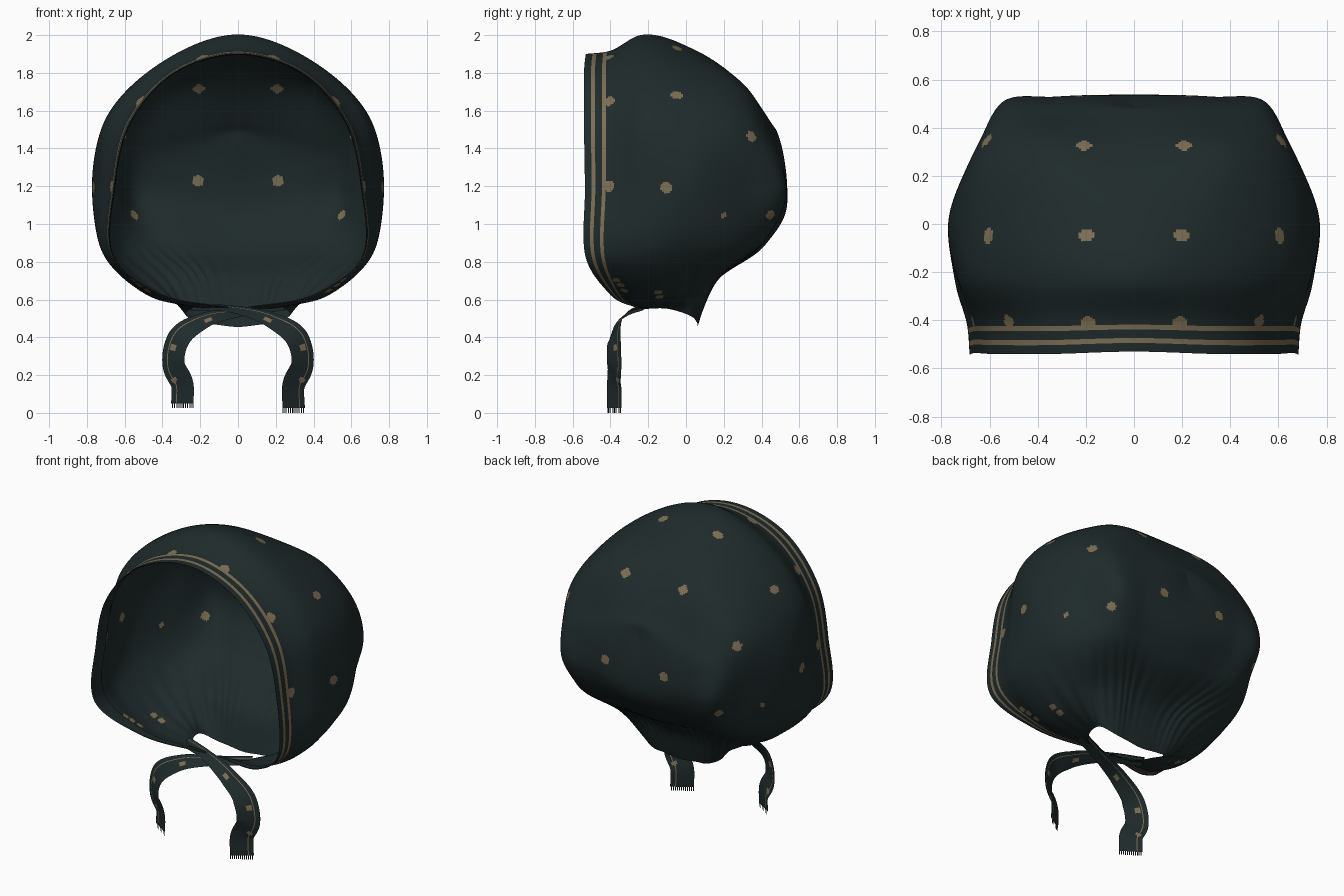
import bpy, bmesh, math
from mathutils import Vector

cube = bpy.data.objects.get("Cube")
if cube:
    bpy.data.objects.remove(cube, do_unlink=True)


def material(name, rgb):
    m = bpy.data.materials.new(name)
    m.use_nodes = True
    m.diffuse_color = (*rgb, 1)
    bsdf = m.node_tree.nodes["Principled BSDF"]
    bsdf.inputs["Base Color"].default_value = (*rgb, 1)
    bsdf.inputs["Roughness"].default_value = 0.9
    return m


MATS = [material("dark green cloth", (0.0135, 0.0235, 0.0245)),
        material("tan print", (0.2, 0.155, 0.085))]


def flip(p):
    return Vector((-p.x, p.y, p.z))


def spline(points, steps, mirrored_end=False):
    """Smooth curve through the points; a mirrored end is level across x = 0."""
    pts = [Vector(p) for p in points]
    last = flip(pts[-2]) if mirrored_end else 2 * pts[-1] - pts[-2]
    pts = [2 * pts[0] - pts[1]] + pts + [last]
    slopes = []
    for a, b, c in zip(pts, pts[1:], pts[2:]):
        before, after = (b - a).length, (c - b).length
        slopes.append(((b - a) * (after / before) + (c - b) * (before / after)) / (before + after))
    out = []
    for b, c, m, n in zip(pts[1:], pts[2:], slopes, slopes[1:]):
        span = (c - b).length
        for k in range(steps):
            t = k / steps
            ease = t * t * (3 - 2 * t)
            out.append(b.lerp(c, ease) + m * span * t * (1 - t) ** 2 - n * span * t * t * (1 - t))
    return out + [pts[-2]]


def between(ring, other, fx, fy, fz):
    """A ring part way between two others, with a share for each axis."""
    return [[a + (b - a) * f for a, b, f in zip(p, q, (fx, fy, fz))] for p, q in zip(ring, other)]


def grid_object(name, rows, rule=lambda i, j: False, keep=lambda i, j: True, dots=(), radius=0.03):
    """Skin a grid of points; rule(i, j) marks printed faces, as do the round dots.
    A dot may carry its own radius as a fourth value."""
    bm = bmesh.new()
    verts = [[bm.verts.new(p) for p in row] for row in rows]
    flat = [p for row in rows for p in row]
    spots = [(min(flat, key=lambda p: (p - Vector(d[:3])).length), (*d[3:], radius)[0]) for d in dots]
    for i in range(len(rows) - 1):
        for j in range(len(rows[0]) - 1):
            if not keep(i, j):
                continue
            f = bm.faces.new((verts[i][j], verts[i][j + 1], verts[i + 1][j + 1], verts[i + 1][j]))
            f.smooth = True
            mid = f.calc_center_median()
            if rule(i, j) or any((mid - c).length < r for c, r in spots):
                f.material_index = 1
    for v in [v for v in bm.verts if not v.link_faces]:
        bm.verts.remove(v)
    me = bpy.data.meshes.new(name)
    bm.to_mesh(me)
    bm.free()
    for m in MATS:
        me.materials.append(m)
    ob = bpy.data.objects.new(name, me)
    bpy.context.collection.objects.link(ob)
    return ob


# Hood: half arches from the neck to the crown, from the face rim to the back
UP, ALONG = 36, 24
arches = [
    [(.02, -.25, .55), (.43, -.41, .635), (.658, -.53, .82), (.655, -.535, 1.2),
     (.58, -.54, 1.52), (.34, -.54, 1.8), (0, -.53, 1.9)],
    [(.16, -.22, .55), (.46, -.27, .62), (.705, -.27, .83), (.73, -.25, 1.2),
     (.69, -.24, 1.54), (.39, -.24, 1.86), (0, -.24, 2)],
    [(.25, -.09, .55), (.46, -.03, .64), (.7, 0, .87), (.772, 0, 1.22),
     (.7, .02, 1.54), (.38, .04, 1.83), (0, .05, 1.92)],
    [(.27, .03, .51), (.38, .12, .68), (.57, .32, .9), (.64, .33, 1.18),
     (.62, .34, 1.46), (.4, .32, 1.69), (0, .31, 1.73)],
    [(.19, .06, .475), (.24, .15, .68), (.46, .42, .93), (.54, .51, 1.16),
     (.51, .48, 1.36), (.33, .455, 1.48), (0, .455, 1.53)],
    [(0, .06, .455), (0, .14, .67), (0, .42, .89), (0, .53, 1.07),
     (0, .535, 1.2), (0, .52, 1.31), (0, .49, 1.43)],
]

# The printed band runs straight back from the rim; the back panel stays flat
arches.insert(5, between(arches[4], arches[5], .4, .75, .4))
arches.insert(1, between(arches[0], arches[1], .15, .42, .15))
ribs = [spline(a, UP, True) for a in arches]
rows = [spline(col, ALONG, True) for col in zip(*ribs)]

# Soft pleats gathered towards the neck
for i, row in enumerate(rows):
    fade = math.sin(math.pi * min(1, i / (2 * UP)))
    for j, p in enumerate(row):
        side = min(1, max(0, j / ALONG - 2)) * min(1, 7 - j / ALONG)
        p.z += 0.004 * fade * side * math.sin(j * 0.6)

hood_dots = [
    (.2, -.05, 1.94), (.6, -.05, 1.68), (.76, -.1, 1.19), (.21, .33, 1.72),
    (.62, .35, 1.47), (.21, .53, 1.23), (.53, .43, 1.06, .027), (.68, .2, 1.05, .016),
    (.19, -.415, 1.89), (.54, -.415, 1.66), (.69, -.415, 1.2),
    (.57, -.37, .69, .022), (.53, -.35, .66, .022), (.48, -.33, .64, .022),
    (.5, -.15, .64, .022), (.46, -.14, .61, .022),
]
stripes = (*range(7, 11), *range(18, 22))
hood = grid_object("hood", rows, lambda i, j: j in stripes, dots=hood_dots)

# Plain hem folded inside the rim, behind the printed band
hem_rows = [[p + (Vector((0, p.y, 1.2)) - p).normalized() * 0.006 for p in row[:ALONG + 1]]
            for row in rows]
for row in hem_rows:
    row[0] = rows[hem_rows.index(row)][0].copy()
hem = grid_object("hem", hem_rows)
for ob in (hood, hem):
    mirror = ob.modifiers.new("mirror", "MIRROR")
    mirror.use_axis[0] = True

# Ties: ribbons that cross under the chin and hang down, with a fringed end
COLS = 24
for name, s, end in (("right_tie", -1, 0.05), ("left_tie", 1, 0.025)):
    path = spline([(-.24 * s, -.2, .56), (-.02 * s, -.28, .54 + .008 * s), (.18 * s, -.35, .49),
                   (.31 * s, -.38, .4), (.34 * s, -.38, .25), (.295 * s, -.38, .15),
                   (.295 * s, -.38, end)], 10)
    path.append(path[-1] - Vector((0, 0, 0.025)))
    ribbon = []
    for k, p in enumerate(path):
        t = k / (len(path) - 1)
        tangent = (path[min(k + 1, len(path) - 1)] - path[max(k - 1, 0)]).normalized()
        turn = min(1, max(0, (t - 0.15) / 0.35))
        normal = Vector((0, -.5, .85)).lerp(Vector((.55 * s, -.85, 0)), turn)
        across = tangent.cross(normal).normalized()
        width = 0.035 + 0.035 * turn
        ribbon.append([p - across * s * width * (2 * c / COLS - 1) for c in range(COLS + 1)])
    n = len(ribbon) - 2
    grid_object(name, ribbon, lambda i, j: j == COLS - 6 and i < n,
                keep=lambda i, j: i < n or j % 2 == 0,
                dots=[(.35 * s, -.38, .34), (.34 * s, -.37, .17), (.15 * s, -.34, .49)], radius=0.017)
